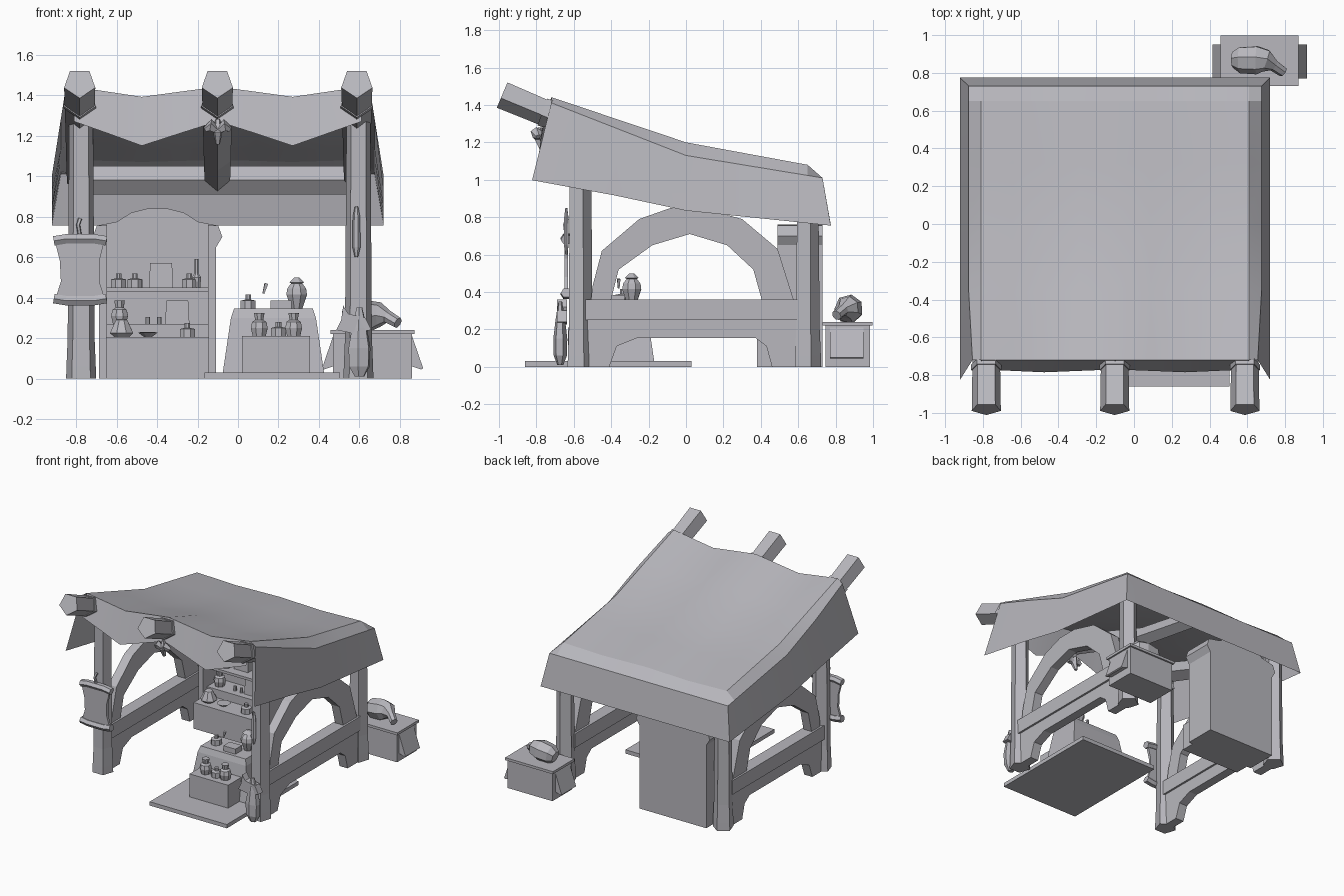
import bpy, bmesh, math
from mathutils import Vector

cube = bpy.data.objects.get("Cube")
if cube:
    bpy.data.objects.remove(cube)

GREY = (0.48, 0.475, 0.51, 1)
clay = bpy.data.materials.new("cool_grey")
clay.use_nodes = True
clay.diffuse_color = GREY
clay.node_tree.nodes["Principled BSDF"].inputs["Base Color"].default_value = GREY


def mesh(name, verts, faces, closed=True):
    bm = bmesh.new()
    vs = [bm.verts.new(v) for v in verts]
    for f in faces:
        bm.faces.new([vs[i] for i in f])
    if closed:
        bmesh.ops.recalc_face_normals(bm, faces=bm.faces)
    data = bpy.data.meshes.new(name)
    bm.to_mesh(data)
    bm.free()
    data.materials.append(clay)
    ob = bpy.data.objects.new(name, data)
    bpy.context.collection.objects.link(ob)
    return ob


def loft(name, rings):
    """Skin rings of equal length and cap both ends."""
    n = len(rings[0])
    faces = [(k * n + i, k * n + (i + 1) % n, (k + 1) * n + (i + 1) % n, (k + 1) * n + i)
             for k in range(len(rings) - 1) for i in range(n)]
    faces += [tuple(range(n))[::-1], tuple(range((len(rings) - 1) * n, len(rings) * n))]
    return mesh(name, [p for r in rings for p in r], faces)


def prism(name, outline, axis, lo, hi):
    """Extrude an outline along x (outline in y, z) or y (outline in x, z)."""
    put = (lambda a, b, d: (d, a, b)) if axis == 'x' else (lambda a, b, d: (a, d, b))
    return loft(name, [[put(a, b, d) for a, b in outline] for d in (lo, hi)])


def box(name, x, y, z, taper=0.0):
    rings = []
    for h, t in zip(z, (0, taper)):
        rings.append([(x[0] + t, y[0] + t, h), (x[1] - t, y[0] + t, h),
                      (x[1] - t, y[1] - t, h), (x[0] + t, y[1] - t, h)])
    return loft(name, rings)


def tube(name, path, radii, sides=5, turn=-126, flat=1.0):
    """Polygon swept along a path; flat squashes it across its second axis."""
    path = [Vector(p) for p in path]
    rings = []
    for k, p in enumerate(path):
        t = (path[min(k + 1, len(path) - 1)] - path[max(k - 1, 0)]).normalized()
        ref = Vector((0, 1, 0)) if abs(t.z) > 0.8 else Vector((0, 0, 1))
        u = ref.cross(t).normalized()
        v = t.cross(u)
        angles = [math.radians(turn + 360 * i / sides) for i in range(sides)]
        rings.append([p + radii[k] * (u * math.cos(a) + v * flat * math.sin(a)) for a in angles])
    return loft(name, rings)


def jar(name, x, y, z, profile, sides=8, flat=1.0):
    return tube(name, [(x, y, z + h) for r, h in profile], [r for r, h in profile], sides, 22, flat)


def lerp(points, t):
    for (a, p), (b, q) in zip(points, points[1:]):
        if t <= b:
            break
    return p + (q - p) * min(1, max(0, (t - a) / (b - a)))


# Cloth roof: one sheet with sagging bays, side and rear skirts and a front valance
bays = [(-0.81, 0), (-0.64, 0.5), (-0.475, 1), (-0.29, 0.5), (-0.1, 0),
        (0.09, 0.5), (0.27, 1), (0.44, 0.5), (0.61, 0)]
rows = [-0.72, -0.36, 0, 0.32, 0.65]
crown = [(-0.73, 1.445), (0, 1.2), (0.65, 1.08)]
eave = [(-0.73, 1.415), (0, 1.13), (0.73, 1.01)]
hem = [(-0.73, 1.0), (0, 0.835), (0.73, 0.755)]


def side_points(y, side):
    front = y < -0.7
    ex = 0.755 if front else 0.775
    return [(-0.1 + side * 0.82, y * 1.06 - (0.06 if front else 0), lerp(hem, y)),
            (-0.1 + side * ex, y, lerp(eave, y))]


sheet = []
for y in rows + [0.73]:
    fade = max(0.65 - y, 0) / 1.37
    middle = [(x, y, lerp(crown, y) - 0.01 * s - 0.04 * s * fade ** 2) if y < 0.7
              else (x, y, 1.01) for x, s in bays]
    sheet.append(side_points(y, -1) + middle + side_points(y, 1)[::-1])
sheet.append([(p[0], 0.775, 0.755) for p in sheet[-1]])
cols = len(sheet[0])
verts = [p for r in sheet for p in r]
faces = [(j * cols + i, j * cols + i + 1, (j + 1) * cols + i + 1, (j + 1) * cols + i)
         for j in range(len(sheet) - 1) for i in range(cols - 1)]
start = len(verts)
verts += [(x, -0.77 - 0.015 * s, 1.27 - 0.12 * s) for x, s in bays]
faces += [(start + i, start + i + 1, i + 3, i + 2) for i in range(len(bays) - 1)]
roof = mesh("cloth_roof", verts, faces, False)
bpy.ops.object.select_all(action='DESELECT')
roof.select_set(True)
bpy.context.view_layer.objects.active = roof
bpy.ops.object.shade_smooth_by_angle(angle=math.radians(22))

# Rafters with rope bands
for n, x in enumerate((-0.782, -0.102, 0.587)):
    tube(f"rafter_{n}", [(x, -0.98, 1.46), (x, -0.73, 1.355), (x, 0, 1.095), (x, 0.62, 0.985)],
         [0.081, 0.077, 0.07, 0.066], turn=126)
    tube(f"rope_band_{n}", [(x, -0.765, 1.37), (x, -0.735, 1.359)], [0.084, 0.084], turn=126)
tube("rear_beam", [(-0.76, 0.61, 0.98), (0.57, 0.61, 0.98)], [0.074, 0.074], turn=180)

# Posts and arched side frames
arch = [(-0.51, 0.34), (-0.5, 0.43), (-0.45, 0.62), (-0.25, 0.79), (-0.08, 0.85), (0.08, 0.85),
        (0.3, 0.79), (0.49, 0.63), (0.575, 0.36), (0.575, 0.34), (0.41, 0.34), (0.36, 0.52),
        (0.22, 0.65), (0.02, 0.71), (-0.18, 0.65), (-0.36, 0.52), (-0.405, 0.34)]
brace = [(-0.55, 0.25), (-0.55, 0), (-0.41, 0), (-0.37, 0.11), (-0.26, 0.155), (0.37, 0.155),
         (0.43, 0.11), (0.46, 0), (0.6, 0), (0.6, 0.25)]
for side, x in (("right", -0.775), ("left", 0.595)):
    for end, y, top in (("front", -0.57, 1.29), ("rear", 0.645, 1.0)):
        tube(f"{side}_{end}_post", [(x, y, 0), (x, y, 0.06), (x, y, 0.2), (x, y, top)],
             [0.078, 0.076, 0.07, 0.062])
    prism(f"{side}_arch", arch, 'x', x - 0.035, x + 0.035)
    prism(f"{side}_brace", brace, 'x', x - 0.035, x + 0.035)
    box(f"{side}_rail", (x - 0.05, x + 0.05), (-0.56, 0.6), (0.25, 0.36))

# Floor board, draped counter and display box
box("floor_board", (-0.165, 0.505), (-0.86, 0.03), (0, 0.03))
box("counter_cloth", (-0.075, 0.425), (-0.49, -0.17), (0.03, 0.3), 0.04)
box("counter_top", (-0.035, 0.385), (-0.45, -0.21), (0.3, 0.345), 0.015)
box("display_box", (0.02, 0.355), (-0.63, -0.46), (0.03, 0.21))

# Cabinet with flared crown and a deeper base
mid = -0.3975
half = [(0.29, 0), (0.29, 0.65), (0.32, 0.7), (0.3, 0.755)]
curve = [(0.2, 0.775), (0.13, 0.82), (0.05, 0.84)]
outline = half + curve
prism("cabinet_back", [(mid + a, b) for a, b in outline]
      + [(mid - a, b) for a, b in outline[::-1]], 'y', 0.7, 0.73)
for side in (-1, 1):
    cheek = half + [(0.25, 0.76), (0.25, 0)]
    prism("cabinet_side", [(mid + side * a, b) for a, b in cheek], 'y', 0.49, 0.71)
inner = (mid - 0.255, mid + 0.255)
box("cabinet_base", inner, (0.38, 0.71), (0, 0.205))
box("low_shelf", inner, (0.54, 0.71), (0.205, 0.27))
box("high_shelf", inner, (0.51, 0.71), (0.43, 0.45))

# Pottery and goods
vase = [(0.03, 0), (0.055, 0.07), (0.05, 0.1), (0.03, 0.125), (0.04, 0.13), (0.012, 0.155)]
pot = [(0.035, 0), (0.045, 0.04), (0.038, 0.07), (0.022, 0.08), (0.028, 0.115)]
bottle = [(0.02, 0), (0.025, 0.05), (0.01, 0.07), (0.01, 0.14)]
dish = [(0.02, 0), (0.052, 0.022), (0.04, 0.024)]
cup = [(0.012, 0), (0.012, 0.035)]
tub = [(0.04, 0), (0.04, 0.04), (0.015, 0.045), (0.015, 0.07)]
flask = [(0.04, 0), (0.062, 0.02), (0.03, 0.085), (0.02, 0.09)]
for name, x, y, z, profile in (
        ("tall_vase", 0.29, -0.29, 0.345, vase), ("counter_tub", 0.05, -0.34, 0.345, tub),
        ("clay_pot", 0.105, -0.55, 0.21, pot), ("round_tub", 0.2, -0.55, 0.21, tub),
        ("small_pot", 0.275, -0.55, 0.21, pot), ("shelf_jar", -0.59, 0.58, 0.45, tub),
        ("shelf_tub", -0.51, 0.58, 0.45, tub), ("shelf_bottle", -0.24, 0.59, 0.45, tub),
        ("tall_bottle", -0.205, 0.59, 0.45, bottle), ("flask", -0.575, 0.46, 0.205, flask),
        ("rear_pot", -0.585, 0.61, 0.27, pot), ("dish", -0.445, 0.46, 0.205, dish),
        ("cup", -0.445, 0.6, 0.27, cup), ("second_cup", -0.39, 0.6, 0.27, cup),
        ("shell_bowl", -0.25, 0.46, 0.205, tub)):
    jar(name, x, y, z, profile)
box("counter_chest", (0.16, 0.265), (-0.41, -0.33), (0.345, 0.385))
box("upper_parcel", (-0.44, -0.32), (0.58, 0.66), (0.45, 0.57), 0.006)
box("lower_parcel", (-0.36, -0.24), (0.59, 0.66), (0.27, 0.385), 0.006)
tube("quill", [(0.125, -0.36, 0.42), (0.14, -0.36, 0.47)], [0.006, 0.012], 4)

# Crate with lid, side flaps and a joint of meat
box("crate", (0.47, 0.86), (0.745, 0.985), (0, 0.225))
box("crate_lid", (0.457, 0.872), (0.73, 0.998), (0.22, 0.24))
for edge, side in ((0.47, -1), (0.86, 1)):
    flap = [(edge, 0.21), (edge + side * 0.055, 0.05), (edge + side * 0.045, 0.045), (edge, 0.06)]
    prism("crate_flap", flap, 'y', 0.77, 0.95)
tube("meat_joint", [(0.525, 0.87, 0.29), (0.56, 0.87, 0.3), (0.65, 0.87, 0.31), (0.7, 0.865, 0.315),
                    (0.74, 0.84, 0.305), (0.79, 0.805, 0.275)], [0.045, 0.072, 0.078, 0.062, 0.032, 0.028], 7)

# Hanging scroll on the right post
prism("scroll_sheet", [(-0.9, 0.4), (-0.875, 0.48), (-0.88, 0.58), (-0.905, 0.68), (-0.845, 0.675),
                       (-0.715, 0.675), (-0.66, 0.68), (-0.685, 0.58), (-0.685, 0.48), (-0.66, 0.4)],
      'y', -0.65, -0.63)
for z, curl in ((0.385, -0.01), (0.69, 0.01)):
    tube("scroll_roll", [(x, -0.64, z + h) for x, h in
                         ((-0.91, -curl), (-0.85, 0), (-0.71, 0), (-0.65, -curl))],
         [0.03, 0.03, 0.03, 0.03], 6, 0, 0.9)
tube("scroll_hook", [(-0.78, -0.64, 0.7), (-0.79, -0.65, 0.76), (-0.78, -0.635, 0.79)], [0.01] * 3, 5)

# Things on the left front post and the centre rafter
tube("sheath", [(0.585, -0.64, z) for z in (0.6, 0.65, 0.8, 0.85)], [0.008, 0.02, 0.018, 0.008], 6, flat=0.7)
jar("hanging_sack", 0.6, -0.672, 0.01,
    [(0.025, 0), (0.055, 0.05), (0.058, 0.14), (0.04, 0.24), (0.015, 0.34)], 6, 0.65)
prism("sack_shawl", [(0.485, 0.24), (0.56, 0.225), (0.66, 0.24), (0.63, 0.3), (0.545, 0.32),
                     (0.52, 0.36), (0.51, 0.29)], 'y', -0.69, -0.635)
for side in (-1, 1):
    tube("bow_loop", [(-0.1, -0.79, 1.22), (-0.1 + side * 0.035, -0.8, 1.25),
                      (-0.1 + side * 0.06, -0.79, 1.23)], [0.015, 0.032, 0.015], 5)
tube("bow_tail", [(-0.1, -0.78, 1.28), (-0.1, -0.79, 1.22), (-0.1, -0.77, 1.16)], [0.012, 0.025, 0.012], 5)
